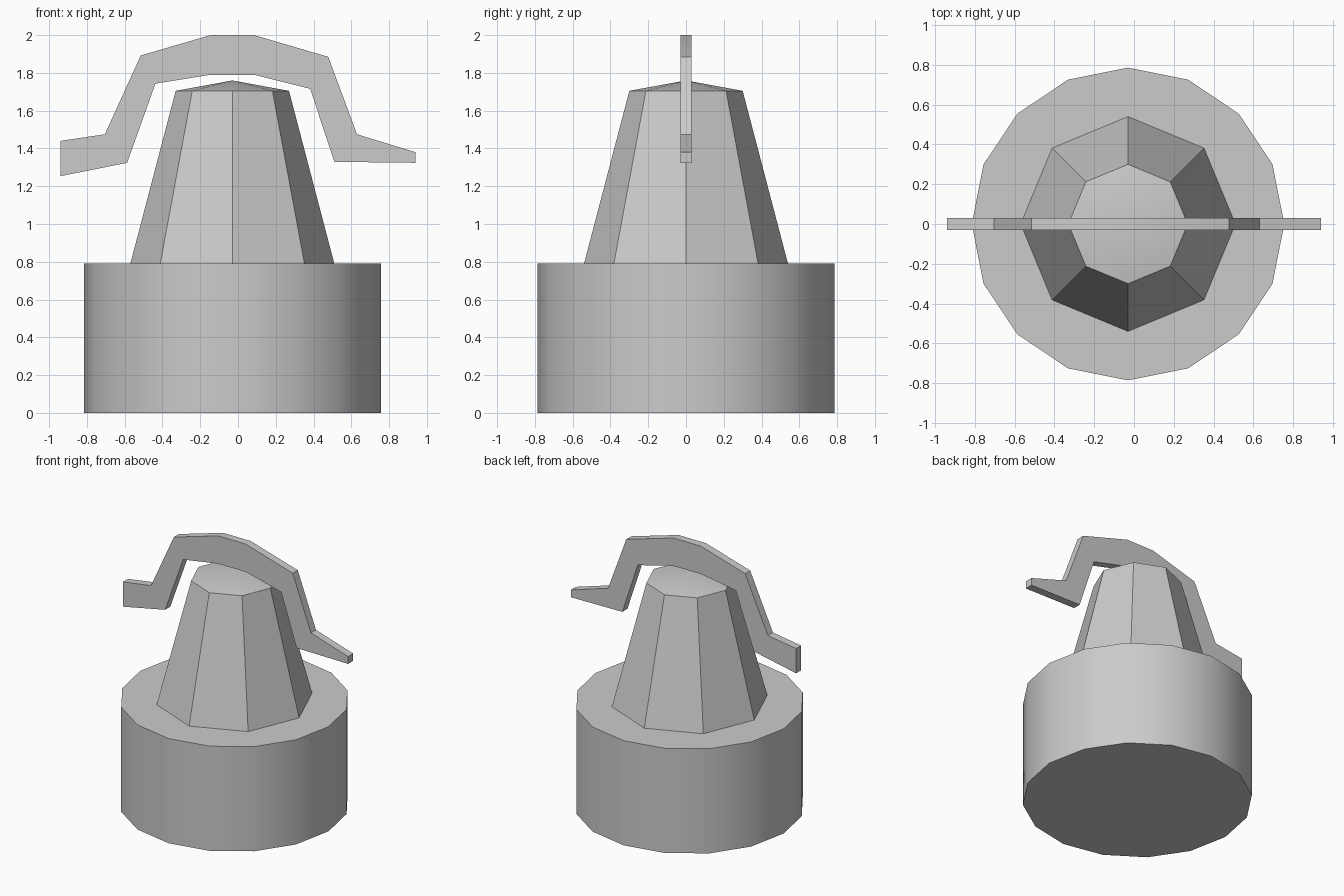
import bpy, bmesh
from math import sin, cos, pi, radians

if "Cube" in bpy.data.objects:
    bpy.data.objects.remove(bpy.data.objects["Cube"])

CX = -0.03  # shared axis of the base and tower


def finish(name, bm):
    bmesh.ops.recalc_face_normals(bm, faces=bm.faces[:])
    me = bpy.data.meshes.new(name)
    bm.to_mesh(me)
    bm.free()
    ob = bpy.data.objects.new(name, me)
    bpy.context.collection.objects.link(ob)
    bpy.ops.object.select_all(action='DESELECT')
    ob.select_set(True)
    bpy.context.view_layer.objects.active = ob
    bpy.ops.object.shade_smooth_by_angle(angle=radians(30))
    return ob


def lathe(name, sides, rings, apex=None):
    """Stack of polygon rings (radius, z), closed by a flat top or a point."""
    bm = bmesh.new()
    loops = [[bm.verts.new((CX + r * cos(2 * pi * i / sides), r * sin(2 * pi * i / sides), z))
              for i in range(sides)] for r, z in rings]
    bm.faces.new(loops[0][::-1])
    for a, b in zip(loops, loops[1:]):
        for i in range(sides):
            j = (i + 1) % sides
            bm.faces.new((a[i], a[j], b[j], b[i]))
    top = loops[-1]
    if apex is None:
        bm.faces.new(top)
    else:
        tip = bm.verts.new((CX, 0, apex))
        for i in range(sides):
            bm.faces.new((top[i], top[(i + 1) % sides], tip))
    return finish(name, bm)


# Round base and tapered tower with a shallow pointed cap
lathe("base", 16, [(0.786, 0), (0.786, 0.79)])
lathe("tower", 8, [(0.54, 0.79), (0.30, 1.705)], apex=1.76)

# Flat arched handle: matching upper and lower outlines, given thickness in y
upper = [(-0.94, 1.44), (-0.705, 1.475), (-0.515, 1.892), (-0.145, 2.0),
         (0.085, 2.0), (0.478, 1.885), (0.63, 1.475), (0.94, 1.38)]
lower = [(-0.94, 1.253), (-0.587, 1.324), (-0.437, 1.743), (-0.145, 1.79),
         (0.085, 1.79), (0.382, 1.716), (0.51, 1.329), (0.94, 1.324)]
bm = bmesh.new()
sections = []
for (ux, uz), (lx, lz) in zip(upper, lower):
    sections.append([bm.verts.new(p) for p in
                     ((ux, -0.03, uz), (ux, 0.03, uz), (lx, 0.03, lz), (lx, -0.03, lz))])
for a, b in zip(sections, sections[1:]):
    for i in range(4):
        j = (i + 1) % 4
        bm.faces.new((a[i], a[j], b[j], b[i]))
bm.faces.new(sections[0])
bm.faces.new(sections[-1])
finish("handle", bm)
